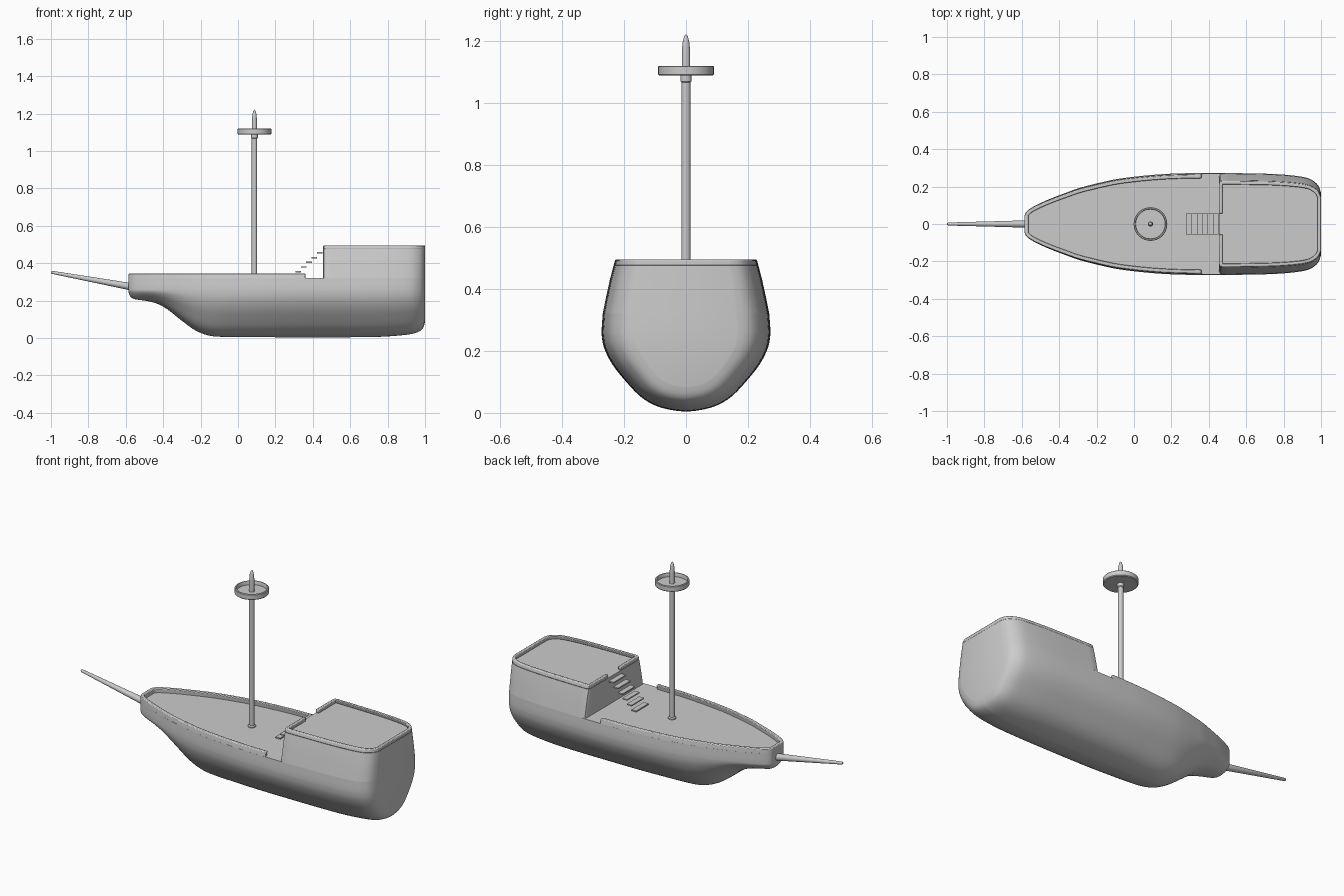
import bpy, bmesh, math
from mathutils import Vector

if "Cube" in bpy.data.objects:
    bpy.data.objects.remove(bpy.data.objects["Cube"])

# Hull stations: x, half-width, keel height
STATIONS = [(-.585, .045, .245), (-.578, .062, .225), (-.555, .083, .208), (-.5, .112, .2),
            (-.44, .138, .186), (-.38, .161, .155), (-.3, .19, .092), (-.23, .209, .042),
            (-.16, .226, .014), (-.08, .242, .006), (.05, .258, .005), (.2, .269, .004),
            (.4, .273, .004), (.6, .271, .004), (.75, .267, .006), (.86, .258, .013),
            (.93, .245, .022), (.97, .222, .036), (.99, .196, .055), (1, .165, .085)]
# Cross-section below the widest line: width share, height share
SECTION = [(0, 0), (.18, .022), (.37, .08), (.55, .2), (.735, .41), (.88, .61), (.974, .82), (1, 1)]
# Width share against height above the widest line
FLARE = [(.26, 1), (.32, .985), (.36, .956), (.43, .9), (.495, .838)]
WIDE, DECK, RAIL, POOP, TOP = .26, .32, .345, .475, .495


def spline(pts, n):
    pts = [Vector(p) for p in pts]
    out = []
    for i in range(len(pts) - 1):
        a, b, c, d = pts[max(i - 1, 0)], pts[i], pts[i + 1], pts[min(i + 2, len(pts) - 1)]
        for k in range(n):
            t = k / n
            out.append(.5 * (2 * b + (c - a) * t + (2 * a - 5 * b + 4 * c - d) * t * t
                             + (3 * b - a - 3 * c + d) * t ** 3))
    return out + [pts[-1]]


def lerp_table(table, v):
    for (a, fa), (b, fb) in zip(table, table[1:]):
        if v <= b:
            return fa + (fb - fa) * max(0, (v - a) / (b - a))
    return table[-1][1]


STN = spline(STATIONS, 4)
WIDTHS = [(s.x, s.y) for s in STN]


def finish(name, bm, bevel=0, angle=40):
    bmesh.ops.remove_doubles(bm, verts=bm.verts, dist=1e-5)
    bmesh.ops.recalc_face_normals(bm, faces=bm.faces)
    me = bpy.data.meshes.new(name)
    bm.to_mesh(me)
    bm.free()
    ob = bpy.data.objects.new(name, me)
    bpy.context.collection.objects.link(ob)
    if bevel:
        m = ob.modifiers.new("soft_edges", 'BEVEL')
        m.width, m.segments, m.limit_method = bevel, 2, 'ANGLE'
        m.angle_limit = math.radians(50)
    bpy.ops.object.select_all(action='DESELECT')
    ob.select_set(True)
    bpy.context.view_layer.objects.active = ob
    bpy.ops.object.shade_smooth_by_angle(angle=math.radians(angle))
    return ob


def loft(name, rings, closed=True, caps=True, **kw):
    bm = bmesh.new()
    vs = [[bm.verts.new(p) for p in r] for r in rings]
    n = len(vs[0])
    for a, b in zip(vs, vs[1:]):
        for i in range(n if closed else n - 1):
            j = (i + 1) % n
            bm.faces.new((a[i], a[j], b[j], b[i]))
    if caps:
        bm.faces.new(vs[0])
        bm.faces.new(vs[-1])
    return finish(name, bm, **kw)


def lathe(name, profile, loc=(0, 0, 0), steps=40):
    bm = bmesh.new()
    vs = [bm.verts.new((r, 0, z)) for r, z in profile]
    es = [bm.edges.new(p) for p in zip(vs, vs[1:])]
    bmesh.ops.spin(bm, geom=vs + es, cent=(0, 0, 0), axis=(0, 0, 1),
                   angle=2 * math.pi, steps=steps)
    ob = finish(name, bm)
    ob.location = loc
    return ob


def at_height(path, z):
    f = lerp_table(FLARE, z)
    return [Vector((x, y * f)) for x, y in path]


def inset(path, d):
    # mitred offset of an open path towards the hull centre
    out = []
    for i, p in enumerate(path):
        a = (p - path[i - 1]).normalized() if i else None
        b = (path[i + 1] - p).normalized() if i < len(path) - 1 else None
        a, b = a or b, b or a
        t = (a + b).normalized()
        n = Vector((-t.y, t.x))
        if n.dot(Vector((.72 if p.x > .4 else 0, 0)) - p) < 0:
            n = -n
        out.append(p + n * d / max(.5, t.dot(b)))
    return out


def wall(name, path, z0, z1, d):
    lo, hi = at_height(path, z0), at_height(path, z1)
    rings = [[(*a, z0), (*b, z1), (*c, z1), (*e, z0)]
             for a, b, c, e in zip(lo, hi, inset(hi, d), inset(lo, d))]
    loft(name, rings, bevel=.004)


def mirrored(half):
    return half + [(x, -y) for x, y in reversed(half)]


# Hull up to deck level
rings = []
for x, w, b in STN:
    side = [(w * s.x, b + (WIDE - b) * s.y) for s in spline([(p[0], p[1], 0) for p in SECTION], 3)]
    side += [(w * lerp_table(FLARE, z), z) for z in (.29, DECK)]
    rings.append([(x, y, z) for y, z in side] + [(x, -y, z) for y, z in reversed(side[1:])])
loft("hull", rings)

# Bow rail, open at the gangway
bow = [(.36, lerp_table(WIDTHS, .36))] + [p for p in reversed(WIDTHS) if p[0] < .35]
wall("bow_rail", mirrored(bow), DECK - .004, RAIL, .02)

# Raised stern cabin and its rim, open at the stairs
FRONT, GAP = .455, .066
yc = lerp_table(WIDTHS, FRONT)
stern = [(FRONT, GAP), (FRONT, yc * .5), (FRONT, yc - .018), (FRONT + .005, yc - .005), (FRONT + .018, yc)]
stern += [p for p in WIDTHS if p[0] > FRONT + .03]
stern = mirrored(stern)
loft("stern_cabin", [[(*p, z) for p in at_height(stern, z)] for z in (DECK, .36, .395, .43, POOP)])
wall("stern_rim", stern, POOP - .001, TOP, .018)

# Floating stair treads
for i in range(6):
    bm = bmesh.new()
    bmesh.ops.create_cube(bm, size=1)
    bmesh.ops.scale(bm, vec=(.03, .112, .007), verts=bm.verts)
    ob = finish(f"stair_tread_{i + 1}", bm)
    ob.location = (.293 + i * .0288, 0, .329 + i * .0252)

# Mast, lookout basket and bowsprit
lathe("mast", [(0, .315), (.021, .315), (.021, .326), (.0145, .331), (.0145, 1.066), (.018, 1.07),
               (.018, 1.095), (.0135, 1.097), (.0135, 1.165), (.011, 1.195), (.006, 1.215), (0, 1.222)],
      (.088, 0, 0))
lathe("lookout_basket", [(0, 1.088), (.086, 1.088), (.09, 1.092), (.09, 1.117), (.087, 1.12),
                         (.081, 1.12), (.079, 1.117), (.079, 1.099), (0, 1.099)], (.088, 0, 0))
base, tip = Vector((-.56, 0, .272)), Vector((-.999, 0, .352))
L = (tip - base).length
sprit = lathe("bowsprit", [(0, 0), (.02, 0), (.018, L * .15), (.008, L - .006), (.005, L), (0, L)], base)
sprit.rotation_euler = (tip - base).to_track_quat('Z', 'Y').to_euler()
